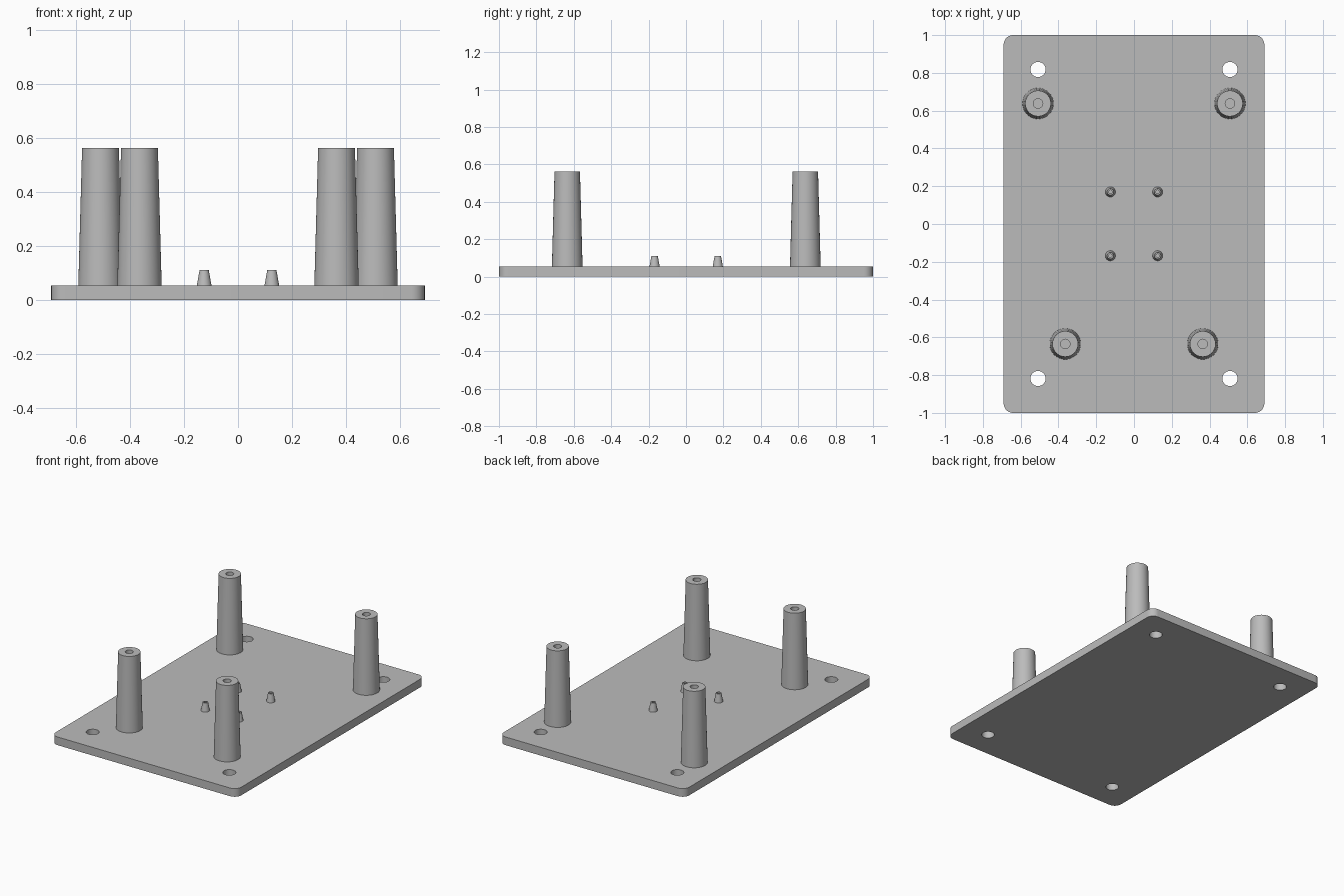
import bpy
import bmesh
from math import cos, sin, pi, radians

cube = bpy.data.objects.get("Cube")
if cube:
    bpy.data.objects.remove(cube, do_unlink=True)

grey = bpy.data.materials.new("plain_grey")
grey.use_nodes = True
tone = (0.5, 0.5, 0.5, 1)
grey.diffuse_color = tone
grey.node_tree.nodes["Principled BSDF"].inputs["Base Color"].default_value = tone

PLATE_TOP = 0.055


def finish(bm, name, location=(0, 0, 0)):
    bmesh.ops.recalc_face_normals(bm, faces=bm.faces)
    mesh = bpy.data.meshes.new(name)
    bm.to_mesh(mesh)
    bm.free()
    mesh.materials.append(grey)
    obj = bpy.data.objects.new(name, mesh)
    obj.location = location
    bpy.context.collection.objects.link(obj)
    bpy.ops.object.select_all(action="DESELECT")
    obj.select_set(True)
    bpy.context.view_layer.objects.active = obj
    bpy.ops.object.shade_smooth_by_angle(angle=radians(35))
    return obj


def arc(cx, cy, r, start, sweep, steps):
    return [(cx + r * cos(start + sweep * i / steps),
             cy + r * sin(start + sweep * i / steps)) for i in range(steps + 1)]


def base_plate(half_x, half_y, corner, holes, hole_r):
    # rounded outline with round mounting holes, filled and extruded
    outline = []
    for k, (sx, sy) in enumerate([(1, 1), (-1, 1), (-1, -1), (1, -1)]):
        outline += arc(sx * (half_x - corner), sy * (half_y - corner),
                       corner, k * pi / 2, pi / 2, 8)
    loops = [outline] + [arc(x, y, hole_r, 0, 2 * pi, 40)[:-1] for x, y in holes]
    bm = bmesh.new()
    for loop in loops:
        verts = [bm.verts.new((x, y, 0)) for x, y in loop]
        for a, b in zip(verts, verts[1:] + verts[:1]):
            bm.edges.new((a, b))
    bmesh.ops.triangle_fill(bm, edges=bm.edges[:], use_beauty=True)
    result = bmesh.ops.extrude_face_region(bm, geom=bm.faces[:])
    raised = [g for g in result["geom"] if isinstance(g, bmesh.types.BMVert)]
    bmesh.ops.translate(bm, verts=raised, vec=(0, 0, PLATE_TOP))
    finish(bm, "base_plate")


def hollow_post(name, x, y, base_r, top_r, bore_r, height, steps=48):
    # tapered post with a round bore, turned from one profile
    profile = [(base_r, 0), (top_r, height), (bore_r, height), (bore_r, 0.001)]
    bm = bmesh.new()
    rings = [[bm.verts.new((px, py, z)) for px, py in arc(0, 0, r, 0, 2 * pi, steps)[:-1]]
             for r, z in profile]
    for low, high in zip(rings, rings[1:]):
        for i in range(steps):
            j = (i + 1) % steps
            bm.faces.new((low[i], low[j], high[j], high[i]))
    bm.faces.new(rings[-1])
    bm.faces.new(rings[0])
    finish(bm, name, (x, y, PLATE_TOP))


base_plate(0.69, 1.0, 0.05,
           [(sx * 0.508, sy * 0.818) for sx in (-1, 1) for sy in (-1, 1)], 0.04)

# mirrored posts and small locating pins
for side, sx in (("left", 1), ("right", -1)):
    hollow_post("back_post_" + side, sx * 0.508, 0.638, 0.082, 0.068, 0.025, 0.508)
    hollow_post("front_post_" + side, sx * 0.364, -0.635, 0.082, 0.068, 0.025, 0.508)
    for end, y in (("back", 0.17), ("front", -0.168)):
        hollow_post(end + "_pin_" + side, sx * 0.125, y, 0.027, 0.017, 0.009, 0.056, 32)
